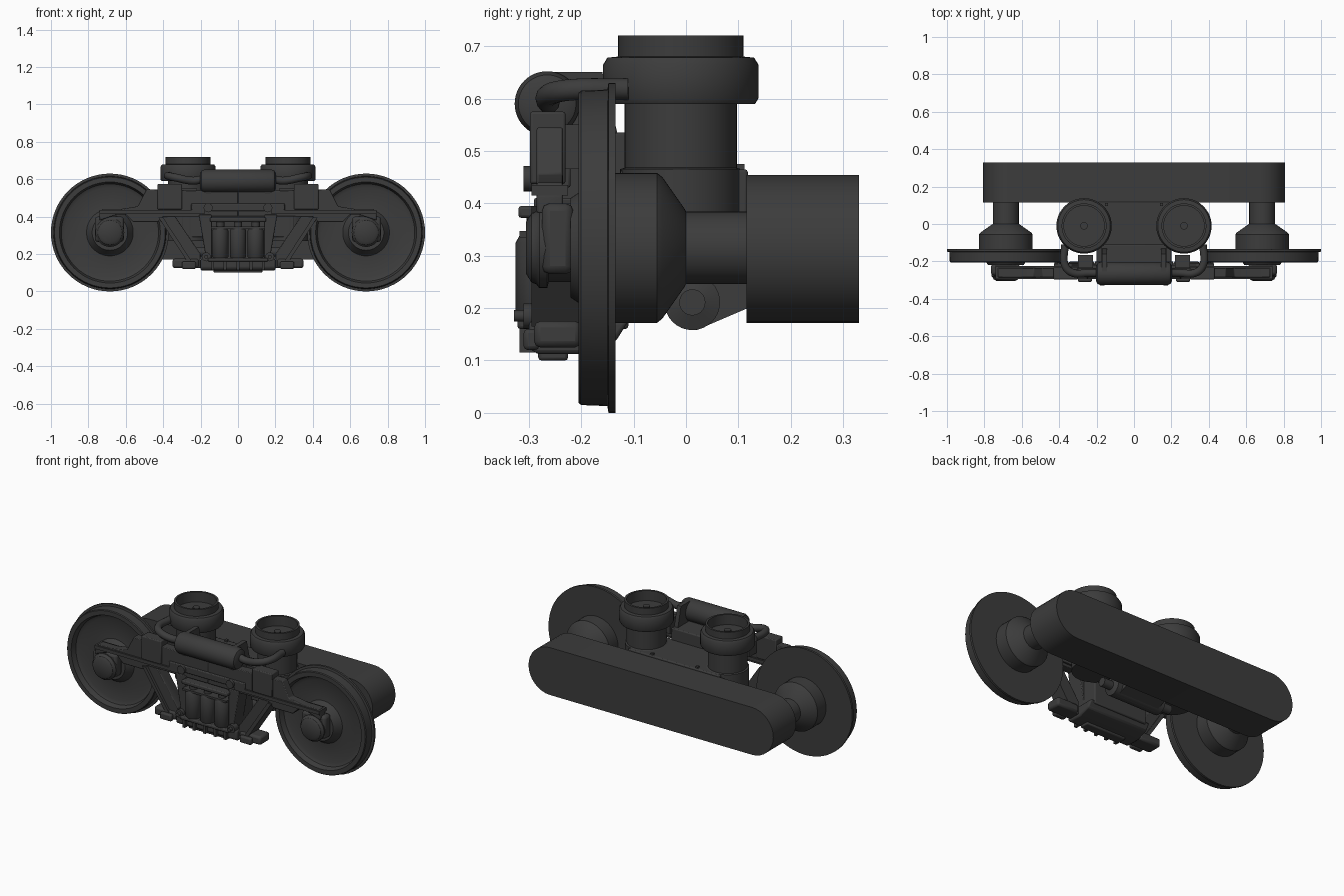
import bpy, bmesh, math
from mathutils import Vector

mat = bpy.data.materials.new("dark_iron")
mat.diffuse_color = (0.045, 0.045, 0.045, 1)

def finish(name, bm, bevel=0.0, smooth=True):
    bmesh.ops.remove_doubles(bm, verts=bm.verts, dist=1e-5)
    bmesh.ops.recalc_face_normals(bm, faces=bm.faces)
    me = bpy.data.meshes.new(name)
    bm.to_mesh(me)
    bm.free()
    me.materials.append(mat)
    ob = bpy.data.objects.new(name, me)
    bpy.context.collection.objects.link(ob)
    if bevel:
        m = ob.modifiers.new("bevel", 'BEVEL')
        m.width, m.segments = bevel, 2
    if smooth:
        bpy.ops.object.select_all(action='DESELECT')
        ob.select_set(True)
        bpy.context.view_layer.objects.active = ob
        bpy.ops.object.shade_smooth_by_angle(angle=math.radians(35))
    return ob

def prism(name, pts, a, b, axis='Y', bevel=0.0):
    """Extrude a polygon: (x, z) along y, or (y, z) along x."""
    bm = bmesh.new()
    put = (lambda p, t: (p[0], t, p[1])) if axis == 'Y' else (lambda p, t: (t, p[0], p[1]))
    face = bm.faces.new([bm.verts.new(put(p, a)) for p in pts])
    ext = bmesh.ops.extrude_face_region(bm, geom=[face])
    d = Vector(put((0, 0), b - a))
    bmesh.ops.translate(bm, vec=d, verts=[v for v in ext["geom"] if isinstance(v, bmesh.types.BMVert)])
    return finish(name, bm, bevel)

def box(name, x0, x1, y0, y1, z0, z1, bevel=0.0):
    return prism(name, [(x0, z0), (x1, z0), (x1, z1), (x0, z1)], y0, y1, bevel=bevel)

def lathe(name, prof, axis='Z', at=(0, 0, 0), n=48):
    """Revolve (radius, position along axis) points."""
    bm = bmesh.new()
    rings = []
    for i in range(n):
        a = 2 * math.pi * i / n
        ring = []
        for r, t in prof:
            c, s = r * math.cos(a), r * math.sin(a)
            v = {'X': (t, c, s), 'Y': (c, t, s), 'Z': (c, s, t)}[axis]
            ring.append(bm.verts.new(Vector(v) + Vector(at)))
        rings.append(ring)
    for i in range(n):
        p, q = rings[i], rings[(i + 1) % n]
        for j in range(len(prof) - 1):
            bm.faces.new((p[j], p[j + 1], q[j + 1], q[j]))
    bmesh.ops.dissolve_degenerate(bm, dist=1e-6, edges=bm.edges)
    return finish(name, bm)

def rod(name, r, a, b, axis, at, n=32):
    return lathe(name, [(0, a), (r, a), (r, b), (0, b)], axis, at, n)

def pipe(name, pts, r):
    cu = bpy.data.curves.new(name, 'CURVE')
    cu.dimensions = '3D'
    cu.bevel_depth, cu.bevel_resolution, cu.use_fill_caps = r, 4, True
    sp = cu.splines.new('BEZIER')
    sp.bezier_points.add(len(pts) - 1)
    for bp, p in zip(sp.bezier_points, pts):
        bp.co = p
        bp.handle_left_type = bp.handle_right_type = 'AUTO'
    cu.materials.append(mat)
    ob = bpy.data.objects.new(name, cu)
    bpy.context.collection.objects.link(ob)

# rear round-ended beam
ends = []
for i in range(17):
    a = -math.pi / 2 + math.pi * i / 16
    ends.append((0.665 + 0.141 * math.cos(a), 0.313 + 0.141 * math.sin(a)))
prism("rear_beam", ends + [(-x, z) for x, z in reversed(ends)], 0.115, 0.33)

for s, side in ((-1, "left"), (1, "right")):
    def mbox(name, x0, x1, *rest, **kw):
        return box(f"{name}_{side}", min(s * x0, s * x1), max(s * x0, s * x1), *rest, **kw)
    wc = (s * 0.685, 0, 0.315)
    # flanged wheel with dished face
    lathe(f"wheel_{side}", [(0, -0.22), (0.095, -0.22), (0.105, -0.205), (0.125, -0.175), (0.24, -0.165),
          (0.26, -0.175), (0.27, -0.205), (0.296, -0.205), (0.3, -0.2), (0.302, -0.15), (0.315, -0.148),
          (0.315, -0.135), (0, -0.135)], 'Y', wc, 64)
    # axle with stepped gear cone
    lathe(f"axle_{side}", [(0, -0.14), (0.143, -0.14), (0.143, -0.055), (0.135, -0.045), (0.075, -0.003),
          (0.069, 0.0), (0.069, 0.12), (0, 0.12)], 'Y', wc)
    # axle journal box and cap
    lathe(f"journal_{side}", [(0, -0.305), (0.05, -0.305), (0.066, -0.295), (0.07, -0.285), (0.077, -0.28),
          (0.077, -0.265), (0.065, -0.262), (0.065, -0.2), (0, -0.2)], 'Y', wc, 32)
    mbox("journal_housing", 0.61, 0.765, -0.275, -0.215, 0.265, 0.40, bevel=0.015)
    # air spring: base, bellows collar, hollow top
    lathe(f"air_spring_{side}", [(0, 0.27), (0.116, 0.27), (0.116, 0.465), (0.107, 0.468), (0.107, 0.59),
          (0.142, 0.59), (0.148, 0.6), (0.148, 0.665), (0.14, 0.678), (0.12, 0.68), (0.12, 0.72), (0.108, 0.72),
          (0.108, 0.66), (0, 0.66)], 'Z', (s * 0.267, -0.01, 0))
    rod(f"air_spring_boss_{side}", 0.02, 0.65, 0.68, 'Z', (s * 0.267, -0.01, 0), 16)
    # air pipe from tank to spring
    pipe(f"air_pipe_{side}", [(s * 0.19, -0.262, 0.6), (s * 0.24, -0.262, 0.592), (s * 0.33, -0.26, 0.608),
         (s * 0.367, -0.225, 0.616), (s * 0.37, -0.11, 0.618)], 0.021)
    # side frame: arm, shoulder and angled leg
    arm = [(0.74, 0.38), (0.74, 0.415), (0.725, 0.44), (0.63, 0.44), (0.535, 0.455), (0.49, 0.545),
           (0.0, 0.535), (0.0, 0.40), (0.40, 0.40), (0.43, 0.37), (0.56, 0.37), (0.6, 0.41), (0.65, 0.41)]
    prism(f"side_frame_arm_{side}", [(s * x, z) for x, z in arm], -0.285, -0.235, bevel=0.004)
    leg = [(0.43, 0.40), (0.335, 0.40), (0.2, 0.20), (0.2, 0.125), (0.25, 0.125), (0.27, 0.165)]
    prism(f"side_frame_leg_{side}", [(s * x, z) for x, z in leg], -0.28, -0.21, bevel=0.004)
    rib = [(0.425, 0.395), (0.40, 0.395), (0.25, 0.165), (0.275, 0.165)]
    prism(f"leg_rib_{side}", [(s * x, z) for x, z in rib], -0.295, -0.205)
    post = [(0.21, 0.41), (0.14, 0.41), (0.14, 0.17), (0.17, 0.17)]
    prism(f"centre_post_{side}", [(s * x, z) for x, z in post], -0.29, -0.2, bevel=0.004)
    mbox("arm_lip", 0.18, 0.74, -0.295, -0.225, 0.415, 0.435)
    # bump stop block on the frame and its backing block
    mbox("stop_block", 0.30, 0.43, -0.298, -0.23, 0.437, 0.575, bevel=0.005)
    mbox("stop_backing", 0.22, 0.30, -0.235, -0.165, 0.465, 0.55)
    # feet and bolts
    mbox("foot", 0.21, 0.35, -0.29, -0.2, 0.125, 0.175, bevel=0.012)
    mbox("foot_tip", 0.225, 0.30, -0.31, -0.28, 0.12, 0.16, bevel=0.008)
    rod(f"foot_bolt_{side}", 0.024, -0.31, -0.27, 'Y', (s * 0.17, 0, 0.185), 16)
    rod(f"foot_pin_{side}", 0.011, -0.328, -0.3, 'Y', (s * 0.17, 0, 0.185), 12)
    rod(f"post_bolt_{side}", 0.024, -0.31, -0.27, 'Y', (s * 0.16, 0, 0.447), 16)
    # tank saddle
    saddle = [(-0.30, 0.55), (-0.30, 0.60), (-0.26, 0.651), (-0.16, 0.651), (-0.13, 0.53), (-0.13, 0.46), (-0.25, 0.46)]
    prism(f"tank_saddle_{side}", saddle, s * 0.145, s * 0.17, axis='X')
    # small corner lug on the bolster
    mbox("bolster_lug", 0.14, 0.155, 0.095, 0.112, 0.455, 0.475)

# cross bolster joining the side frame to the rear beam
box("bolster", -0.30, 0.30, -0.125, 0.118, 0.29, 0.465, bevel=0.006)
box("bolster_front", -0.175, 0.175, -0.24, -0.11, 0.16, 0.535, bevel=0.006)
box("side_frame_beam", -0.25, 0.25, -0.295, -0.22, 0.43, 0.47, bevel=0.005)

# air tank with rounded ends
lathe("air_tank", [(0, -0.205), (0.04, -0.203), (0.055, -0.195), (0.062, -0.18), (0.062, 0.18),
      (0.055, 0.195), (0.04, 0.203), (0, 0.205)], 'X', (0, -0.265, 0.59))

# spring nest: three front coils between plates
for i, x in enumerate((-0.095, 0.0, 0.095)):
    lathe(f"nest_spring_{i}", [(0, 0.175), (0.036, 0.175), (0.043, 0.185), (0.043, 0.325), (0.036, 0.338),
          (0.022, 0.342), (0.022, 0.375), (0, 0.375)], 'Z', (x, -0.282, 0), 24)
box("nest_top_plate", -0.15, 0.15, -0.32, -0.2, 0.372, 0.395, bevel=0.006)
box("nest_collar_plate", -0.145, 0.145, -0.318, -0.23, 0.335, 0.347)
box("nest_bottom_plate", -0.16, 0.16, -0.322, -0.2, 0.16, 0.18, bevel=0.006)

# bottom pan with ribs
pan = [(-0.30, 0.175), (-0.30, 0.125), (-0.285, 0.112), (-0.205, 0.112), (-0.135, 0.135), (-0.11, 0.175)]
prism("bottom_pan", pan, -0.2, 0.2, axis='X', bevel=0.008)
box("bottom_keel", -0.13, 0.13, -0.282, -0.225, 0.10, 0.13, bevel=0.006)
for i, x in enumerate((-0.135, -0.07, 0.0, 0.07, 0.135)):
    box(f"pan_rib_{i}", x - 0.008, x + 0.008, -0.318, -0.28, 0.115, 0.17)

# underside damper and its bracket to the rear beam
lathe("damper", [(0, -0.23), (0.025, -0.23), (0.025, -0.17), (0.053, -0.16), (0.053, 0.16), (0.025, 0.17),
      (0.025, 0.23), (0, 0.23)], 'X', (0, 0.012, 0.211), 32)
prism("damper_bracket", [(0.02, 0.158), (0.118, 0.2), (0.118, 0.30), (-0.03, 0.30), (-0.03, 0.2)],
      -0.13, 0.13, axis='X')
